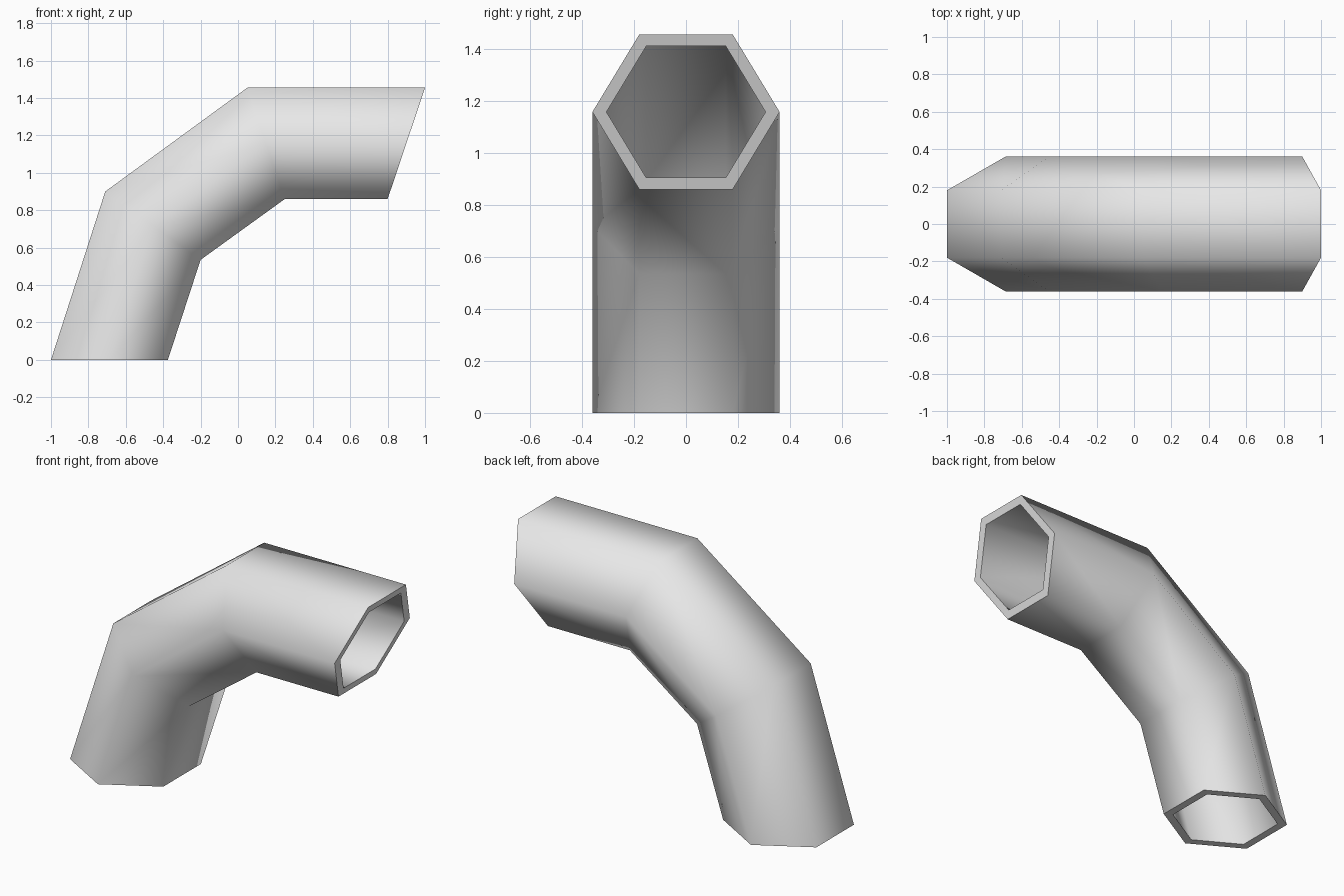
import bpy
import bmesh
import math
from mathutils import Vector

cube = bpy.data.objects.get("Cube")
if cube:
    bpy.data.objects.remove(cube, do_unlink=True)

SIDES = 6
HALF_WIDTH = 0.36
BORE = 0.85  # bore size relative to the outside

# Mitre lines along the bend: (x, z) on the outer curve, (x, z) on the inner curve
STATIONS = [
    ((-1.0, 0.0), (-0.375, 0.0)),
    ((-0.71, 0.90), (-0.20, 0.535)),
    ((0.05, 1.455), (0.25, 0.86)),
    ((1.0, 1.455), (0.80, 0.86)),
]


def add_ring(bm, station, scale):
    """Hexagonal ring lying in the mitre plane of one station."""
    top, bottom = (Vector((x, 0, z)) for x, z in station)
    centre, half = (top + bottom) / 2, (top - bottom) / 2
    ring = []
    for i in range(SIDES):
        a = math.tau * i / SIDES
        up = math.sin(a) / math.sin(math.pi / 3)
        side = Vector((0, HALF_WIDTH * math.cos(a), 0))
        ring.append(bm.verts.new(centre + (half * up + side) * scale))
    return ring


def bridge(bm, a, b, smooth):
    for i in range(SIDES):
        j = (i + 1) % SIDES
        bm.faces.new((a[i], a[j], b[j], b[i])).smooth = smooth


# Outer wall, bore and the two flat rims
bm = bmesh.new()
outer = [add_ring(bm, s, 1.0) for s in STATIONS]
inner = [add_ring(bm, s, BORE) for s in STATIONS]
for wall in (outer, inner):
    for a, b in zip(wall, wall[1:]):
        bridge(bm, a, b, True)
for end in (0, -1):
    bridge(bm, outer[end], inner[end], False)
bmesh.ops.recalc_face_normals(bm, faces=bm.faces)

# Crisp edges around the rims only
for face in bm.faces:
    if not face.smooth:
        for edge in face.edges:
            edge.smooth = False

mesh = bpy.data.meshes.new("pipe_elbow")
bm.to_mesh(mesh)
bm.free()

# Plain light grey
grey = bpy.data.materials.new("light_grey")
grey.use_nodes = True
colour = (0.8, 0.8, 0.8, 1.0)
grey.diffuse_color = colour
grey.node_tree.nodes["Principled BSDF"].inputs["Base Color"].default_value = colour
mesh.materials.append(grey)

pipe = bpy.data.objects.new("pipe_elbow", mesh)
bpy.context.collection.objects.link(pipe)
